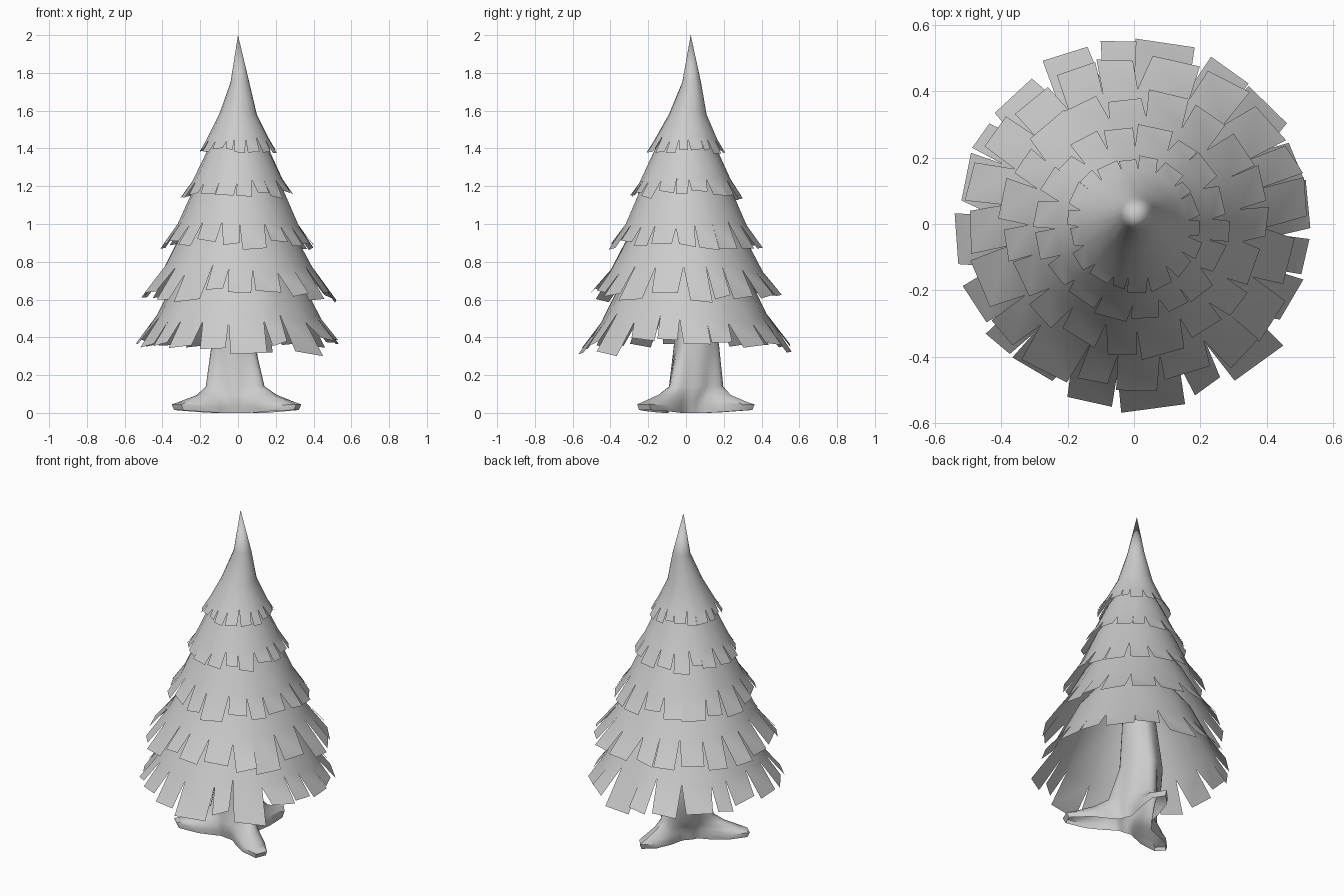
import bpy, bmesh, math, random
from mathutils import Vector

if "Cube" in bpy.data.objects:
    bpy.data.objects.remove(bpy.data.objects["Cube"])

random.seed(7)


def finish(bm, name):
    mesh = bpy.data.meshes.new(name)
    bm.to_mesh(mesh)
    bm.free()
    obj = bpy.data.objects.new(name, mesh)
    bpy.context.collection.objects.link(obj)
    bpy.ops.object.select_all(action='DESELECT')
    bpy.context.view_layer.objects.active = obj
    obj.select_set(True)
    bpy.ops.object.shade_smooth_by_angle(angle=math.radians(45))
    return obj


def polar(r, a, z, cx=0.0, cy=0.0):
    return Vector((cx + r * math.cos(a), cy + r * math.sin(a), z))


def bridge(bm, upper, lower):
    n = len(upper)
    for i in range(n):
        j = (i + 1) % n
        bm.faces.new((upper[i], lower[i], lower[j], upper[j]))


def skirt(name, rings, tip, teeth, apex=None):
    """Open cone of needles: rings are (radius, z, cx, cy), tip is (radius, z)."""
    bm = bmesh.new()
    phase = random.random()
    angles = [(i + phase + random.uniform(-0.2, 0.2)) * math.tau / teeth for i in range(teeth)]
    loops = []
    for k, (r, z, cx, cy) in enumerate(rings):
        last = k == len(rings) - 1
        jit = 0.04 if last else 0.015
        loop = []
        for a in angles:
            s = random.uniform(-jit, jit)
            drop = s * r * 1.8 if last else 0
            loop.append(bm.verts.new(polar(r * (1 + s), a, z - drop, cx, cy)))
        loops.append(loop)
    for up, low in zip(loops, loops[1:]):
        bridge(bm, up, low)
    if apex:
        top = bm.verts.new(apex)
        for i in range(teeth):
            bm.faces.new((top, loops[0][i], loops[0][(i + 1) % teeth]))
    # square-ended teeth separated by V cuts
    r0, z0 = rings[-1][:2]
    dr, dz = tip[0] - r0, tip[1] - z0
    for i in range(teeth):
        a0 = angles[i]
        a1 = angles[(i + 1) % teeth]
        if a1 < a0:
            a1 += math.tau
        mid = (a0 + a1) / 2 + random.uniform(-0.04, 0.04)
        half = (a1 - a0) / 2 * r0 / tip[0] * random.uniform(0.9, 1.1)
        length = random.uniform(0.75, 1.15)
        lift = random.uniform(-0.1, 0.1) * abs(dz)
        ends = []
        for a in (mid - half, mid + half):
            k = length + random.uniform(-0.1, 0.1)
            ends.append(bm.verts.new(polar(r0 + dr * k, a, z0 + dz * k + lift)))
        bm.faces.new((loops[-1][i], ends[0], ends[1], loops[-1][(i + 1) % teeth]))
    return finish(bm, name)


# foliage tiers, top to bottom
skirt("foliage_tip", [(0.05, 1.75, 0.01, 0.03), (0.10, 1.58, 0, 0.01), (0.165, 1.45, 0, 0)],
      (0.205, 1.385), 18, (0, 0.025, 2.0))
skirt("foliage_upper", [(0.09, 1.52, 0, 0.01), (0.16, 1.40, 0, 0), (0.24, 1.23, 0, 0)],
      (0.295, 1.145), 18)
skirt("foliage_middle", [(0.14, 1.34, 0, 0), (0.235, 1.19, 0, 0), (0.325, 0.99, 0, 0)],
      (0.40, 0.885), 19)
skirt("foliage_lower", [(0.17, 1.14, 0, 0), (0.29, 0.97, 0, 0), (0.40, 0.76, 0, 0)],
      (0.51, 0.62), 20)
skirt("foliage_base", [(0.18, 0.92, 0, 0), (0.33, 0.72, 0, 0), (0.44, 0.50, 0, 0)],
      (0.555, 0.345), 20)

# trunk flaring into three roots, open underneath
ROOTS = [(math.radians(-36), 0.415), (math.radians(203), 0.38), (math.radians(79), 0.37)]
SEG = 36
# each ring: core radius, reach of the roots (0 to 1), z, cx, cy
RINGS = [(0.10, 0.95, 0.0, 0, 0), (0.105, 1.0, 0.03, 0, 0), (0.11, 0.82, 0.06, 0, 0),
         (0.115, 0.45, 0.095, 0, 0.01), (0.12, 0.2, 0.14, -0.01, 0.03),
         (0.115, 0.05, 0.35, -0.02, 0.05), (0.095, 0.02, 0.62, -0.01, 0.04),
         (0.07, 0.0, 0.95, 0, 0.02)]
bm = bmesh.new()
loops = []
for core, reach, z, cx, cy in RINGS:
    loop = []
    for i in range(SEG):
        a = i * math.tau / SEG
        r = core
        for ra, length in ROOTS:
            d = (a - ra + math.pi) % math.tau - math.pi
            r += max(0, length - core) * reach * math.exp(-(d / 0.34) ** 2)
        # root ends sit just above the ground
        lift = 0.015 * min(1, max(0, r - 0.15) / 0.2) if z < 0.05 else 0
        loop.append(bm.verts.new(polar(r, a, z + lift, cx, cy)))
    loops.append(loop)
for low, up in zip(loops, loops[1:]):
    bridge(bm, up, low)
bmesh.ops.recalc_face_normals(bm, faces=bm.faces[:])
finish(bm, "trunk")
